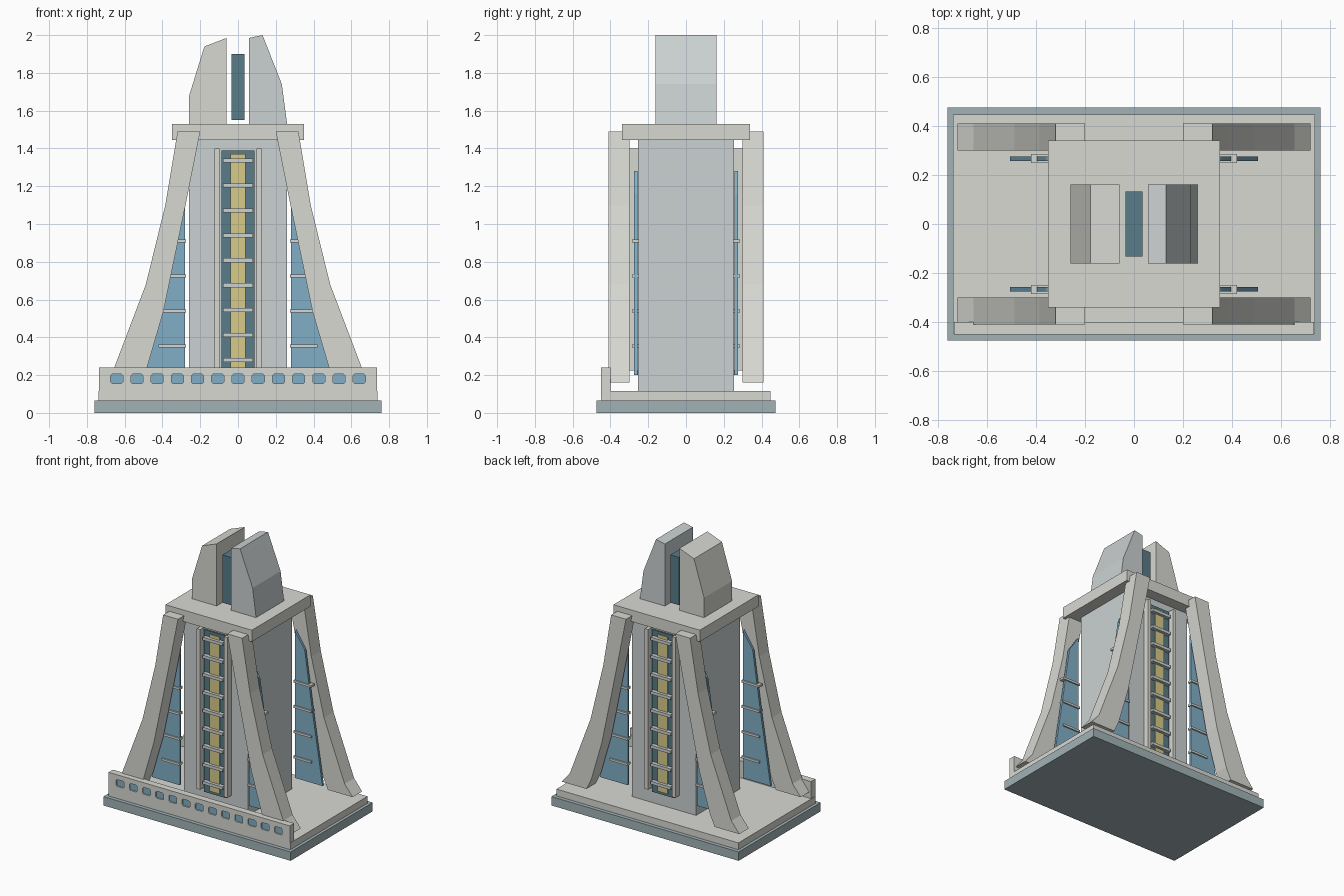
import bpy, bmesh

if "Cube" in bpy.data.objects:
    bpy.data.objects.remove(bpy.data.objects["Cube"])


def material(name, rgb):
    m = bpy.data.materials.new(name)
    m.diffuse_color = (*rgb, 1)
    m.use_nodes = True
    m.node_tree.nodes["Principled BSDF"].inputs["Base Color"].default_value = m.diffuse_color
    return m


STONE = material("pale_stone", (0.69, 0.69, 0.65))
WALL = material("cool_stone", (0.60, 0.64, 0.64))
SLATE = material("slate", (0.36, 0.45, 0.47))
GLASS = material("blue_glass", (0.22, 0.43, 0.57))
DARK = material("dark_glass", (0.10, 0.20, 0.25))
GOLD = material("warm_light", (0.69, 0.60, 0.25))


def prism(name, pts, y0, y1, mat):
    """Extrude an x-z outline from y0 to y1."""
    bm = bmesh.new()
    face = bm.faces.new([bm.verts.new((x, y0, z)) for x, z in pts])
    new = bmesh.ops.extrude_face_region(bm, geom=[face])["geom"]
    bmesh.ops.translate(bm, vec=(0, y1 - y0, 0),
                        verts=[v for v in new if isinstance(v, bmesh.types.BMVert)])
    bmesh.ops.recalc_face_normals(bm, faces=bm.faces)
    me = bpy.data.meshes.new(name)
    bm.to_mesh(me)
    bm.free()
    me.materials.append(mat)
    ob = bpy.data.objects.new(name, me)
    bpy.context.collection.objects.link(ob)
    return ob


def box(name, x0, x1, y0, y1, z0, z1, mat):
    return prism(name, [(x0, z0), (x1, z0), (x1, z1), (x0, z1)], y0, y1, mat)


def mirror(ob, x=True, y=True):
    m = ob.modifiers.new("mirror", "MIRROR")
    m.use_axis = (x, y, False)
    m.use_mirror_merge = False
    return ob


# Stepped base
box("base_slab", -.76, .76, -.475, .475, 0, .065, SLATE)
box("plinth", -.738, .738, -.447, .447, .065, .115, STONE)

# Front parapet with a row of recessed windows
parapet = box("front_parapet", -.735, .735, -.45, -.40, .07, .24, STONE)
for i in range(13):
    x = (i - 6) * .107
    c = .008
    hole = [(x - .032 + c, .155), (x + .032 - c, .155), (x + .032, .155 + c),
            (x + .032, .205 - c), (x + .032 - c, .205), (x - .032 + c, .205),
            (x - .032, .205 - c), (x - .032, .155 + c)]
    cutter = prism("window_cutter", hole, -.47, -.435, STONE)
    cutter.hide_render = True
    cut = parapet.modifiers.new("window", "BOOLEAN")
    cut.operation, cut.solver, cut.object = "DIFFERENCE", "EXACT", cutter
    bpy.context.view_layer.objects.active = parapet
    bpy.ops.object.modifier_apply(modifier=cut.name)
    bpy.data.objects.remove(cutter)
    prism("parapet_window", hole, -.441, -.434, GLASS)

# Central tower and cap
box("tower_core", -.26, .26, -.255, .255, .115, 1.446, WALL)
box("tower_cap", -.35, .35, -.34, .34, 1.445, 1.53, STONE)

# Four curved corner legs
leg = [(.20, 1.49), (.32, 1.49), (.385, 1.10), (.488, .68), (.655, .24),
       (.72, .16), (.52, .16), (.48, .245), (.395, .535), (.28, 1.09)]
mirror(prism("corner_leg", leg, -.41, -.30, STONE))

# Glass side fins with crossbars
fin = [(.28, .20), (.505, .20), (.43, .68), (.36, 1.16), (.28, 1.28)]
mirror(prism("glass_fin", fin, -.275, -.258, GLASS))
for i in range(4):
    z = .355 + i * .185
    mirror(box("fin_crossbar", .275, .42, -.285, -.248, z - .008, z + .008, STONE))

# Lit shaft on the front and back: ribs, glass, light strip and rungs
mirror(box("shaft_rib", .098, .125, -.30, -.25, .225, 1.40, STONE))
mirror(box("shaft_glass", -.088, .088, -.266, -.25, .20, 1.39, DARK), x=False)
mirror(box("light_strip", -.04, .04, -.274, -.26, .22, 1.37, GOLD), x=False)
for i in range(9):
    z = .28 + i * .132
    mirror(box("shaft_rung", -.08, .08, -.295, -.26, z - .011, z + .011, WALL), x=False)

# Split crown
left = [(-.06, 1.53), (-.26, 1.53), (-.26, 1.675), (-.178, 1.94), (-.06, 1.985)]
right = [(.058, 1.53), (.26, 1.53), (.232, 1.74), (.13, 2.0), (.058, 1.985)]
prism("crown_left", left, -.162, .162, STONE)
prism("crown_right", right, -.162, .162, WALL)
box("crown_glass", -.035, .035, -.132, .132, 1.55, 1.90, DARK)
